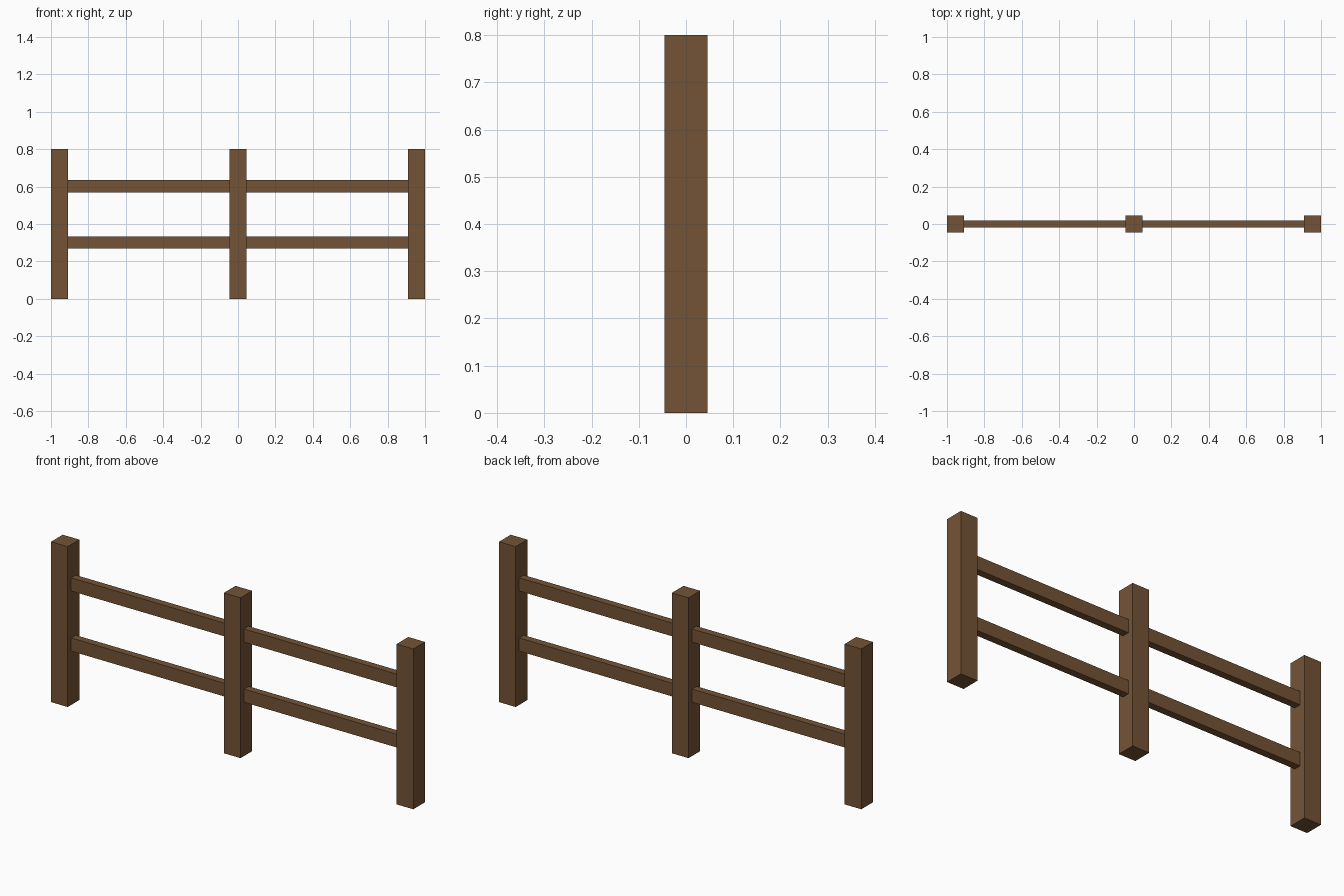
import bpy

# Remove the default cube
cube = bpy.data.objects.get("Cube")
if cube:
    bpy.data.objects.remove(cube, do_unlink=True)

# Brown wood
wood = bpy.data.materials.new("brown_wood")
wood.use_nodes = True
colour = (0.175, 0.088, 0.037, 1)
wood.diffuse_color = colour
wood.node_tree.nodes["Principled BSDF"].inputs["Base Color"].default_value = colour


def beam(name, centre, size):
    """Add a flat-faced wooden box with its scale applied."""
    bpy.ops.mesh.primitive_cube_add(size=1, location=centre)
    obj = bpy.context.object
    obj.name = obj.data.name = name
    obj.scale = size
    bpy.ops.object.transform_apply(location=False, rotation=False, scale=True)
    obj.data.materials.append(wood)


POST = 0.092
HEIGHT = 0.8
SPACING = 1 - POST / 2

# Three square posts
for side, x in (("right", -SPACING), ("middle", 0), ("left", SPACING)):
    beam(f"{side}_post", (x, 0, HEIGHT / 2), (POST, POST, HEIGHT))

# Two rails in each bay, butted against the posts
for side, direction in (("right", -1), ("left", 1)):
    for level, z in (("lower", 0.301), ("upper", 0.601)):
        beam(f"{side}_{level}_rail", (direction * SPACING / 2, 0, z),
             (SPACING - POST, 0.036, 0.066))
